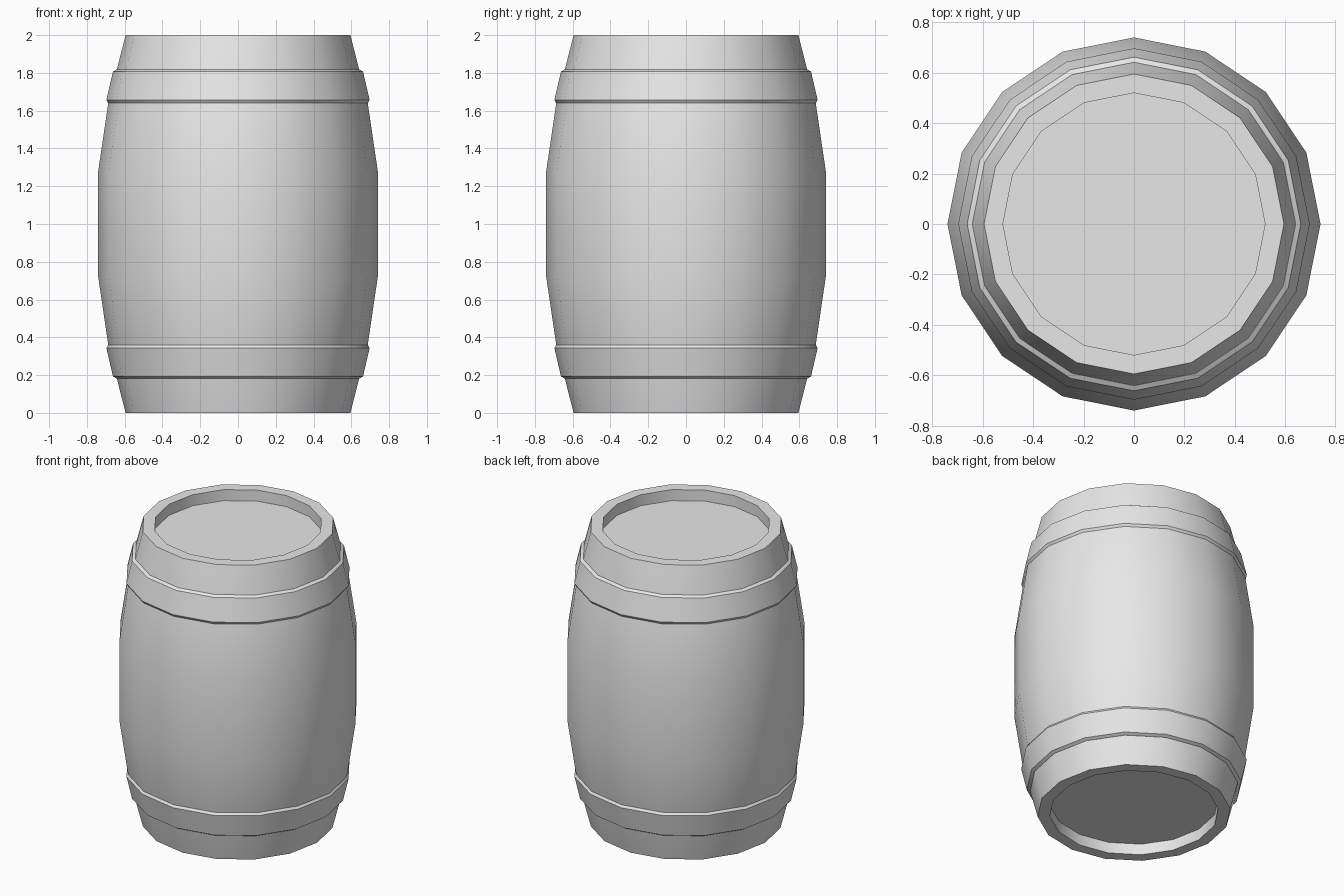
import bpy, bmesh
from math import cos, sin, tau

SIDES = 16

cube = bpy.data.objects.get("Cube")
if cube:
    bpy.data.objects.remove(cube, do_unlink=True)

grey = bpy.data.materials.new("light grey")
grey.use_nodes = True
colour = (0.8, 0.8, 0.8, 1)
grey.diffuse_color = colour
grey.node_tree.nodes["Principled BSDF"].inputs["Base Color"].default_value = colour


def lathe(name, profile, closed=False):
    """Turn a (radius, height) profile round z; an open profile gets end discs."""
    bm = bmesh.new()
    rings = [[bm.verts.new((r * cos(tau * i / SIDES), r * sin(tau * i / SIDES), z))
              for i in range(SIDES)] for r, z in profile]
    pairs = list(zip(rings, rings[1:]))
    if closed:
        pairs.append((rings[-1], rings[0]))
    for low, high in pairs:
        for i in range(SIDES):
            j = (i + 1) % SIDES
            bm.faces.new((low[i], low[j], high[j], high[i]))
    if not closed:
        bm.faces.new(rings[0][::-1])
        bm.faces.new(rings[-1])
    bmesh.ops.recalc_face_normals(bm, faces=bm.faces)
    mesh = bpy.data.meshes.new(name)
    bm.to_mesh(mesh)
    bm.free()
    mesh.materials.append(grey)
    obj = bpy.data.objects.new(name, mesh)
    bpy.context.collection.objects.link(obj)
    bpy.ops.object.select_all(action='DESELECT')
    obj.select_set(True)
    bpy.context.view_layer.objects.active = obj
    bpy.ops.object.shade_smooth_by_angle()
    return obj


def flip(profile):
    return [(r, 2 - z) for r, z in reversed(profile)]


# Bulging body with a recessed lid at each end
lower = [(0.52, 0.075), (0.52, 0), (0.595, 0), (0.687, 0.36), (0.74, 0.72)]
lathe("barrel_body", lower + flip(lower))

# Hoops with slightly bevelled edges, buried a little in the body
hoop = [(0.62, 0.182), (0.643, 0.182), (0.662, 0.193),
        (0.697, 0.344), (0.687, 0.36), (0.65, 0.36)]
lathe("lower_hoop", hoop, closed=True)
lathe("upper_hoop", flip(hoop), closed=True)
